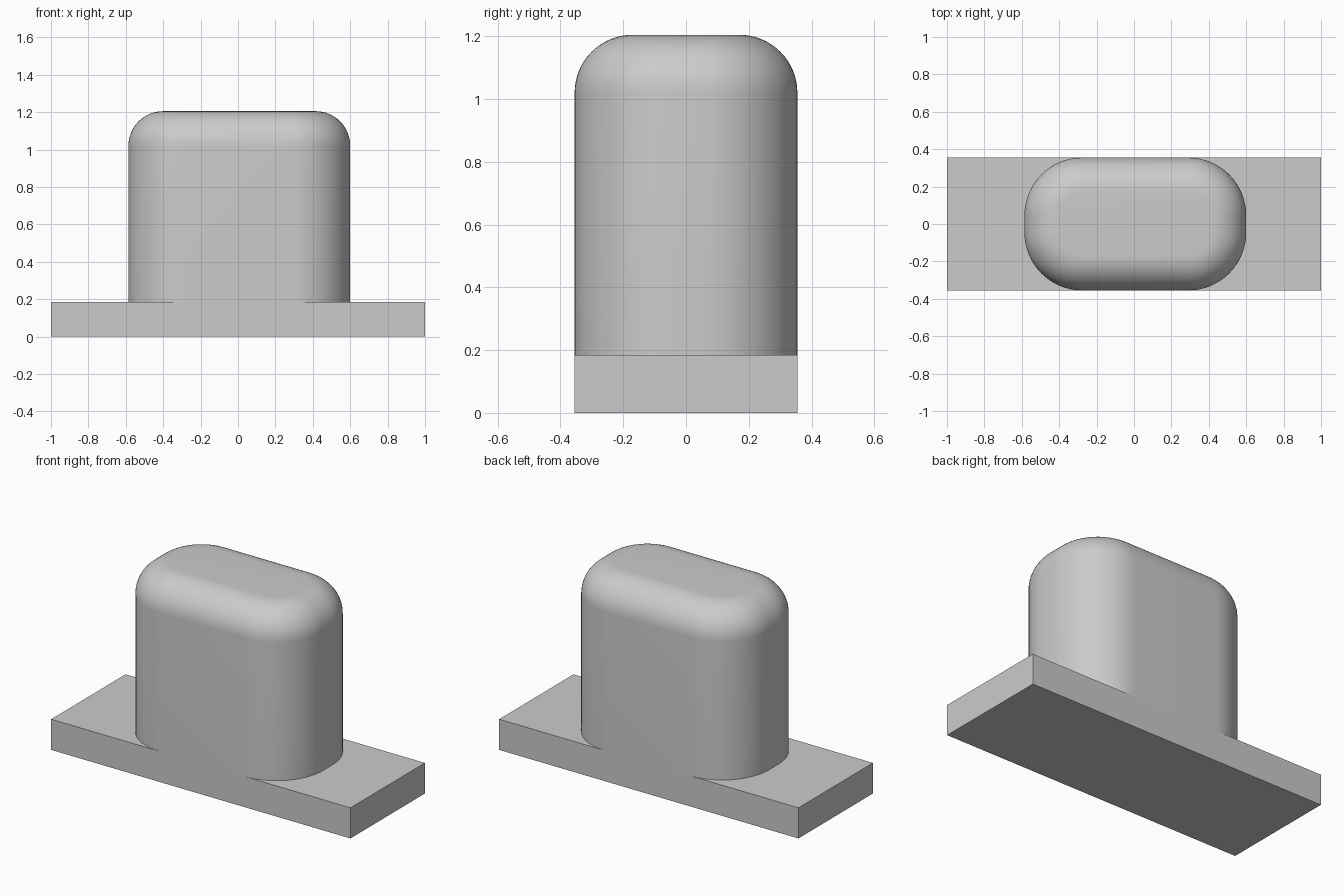
import bpy
import bmesh
from math import sin, cos, pi

if "Cube" in bpy.data.objects:
    bpy.data.objects.remove(bpy.data.objects["Cube"], do_unlink=True)

# Single plain grey finish
grey = bpy.data.materials.new("plain_grey")
grey.use_nodes = True
COLOUR = (0.6, 0.6, 0.6, 1)
grey.diffuse_color = COLOUR
grey.node_tree.nodes["Principled BSDF"].inputs["Base Color"].default_value = COLOUR

DEPTH = 0.355      # half depth shared by plate and block
PLATE_TOP = 0.185
BLOCK_TOP = 1.205
CORNER = 0.31      # upright corner radius
FILLET = 0.185     # top edge radius
STEPS = 16


def make_object(name, bm):
    bmesh.ops.recalc_face_normals(bm, faces=bm.faces)
    mesh = bpy.data.meshes.new(name)
    bm.to_mesh(mesh)
    bm.free()
    mesh.materials.append(grey)
    obj = bpy.data.objects.new(name, mesh)
    bpy.context.collection.objects.link(obj)
    return obj


def rounded_ring(bm, half_x, half_y, centre_x, inset, z):
    """Rounded rectangle of vertices, shrunk inwards by inset."""
    ring = []
    signs = ((1, 1), (-1, 1), (-1, -1), (1, -1))
    for quarter, (sx, sy) in enumerate(signs):
        for i in range(STEPS + 1):
            a = (quarter + i / STEPS) * pi / 2
            r = CORNER - inset
            ring.append(bm.verts.new((
                centre_x + sx * (half_x - CORNER) + r * cos(a),
                sy * (half_y - CORNER) + r * sin(a), z)))
    return ring


# Base plate
bm = bmesh.new()
bmesh.ops.create_cube(bm, size=1)
bmesh.ops.scale(bm, vec=(2, 2 * DEPTH, PLATE_TOP), verts=bm.verts)
bmesh.ops.translate(bm, vec=(0, 0, PLATE_TOP / 2), verts=bm.verts)
make_object("base_plate", bm)

# Upright block with rounded corners and a filleted top
bm = bmesh.new()
levels = [(0, PLATE_TOP)]
for i in range(STEPS + 1):
    a = i / STEPS * pi / 2
    levels.append((FILLET * (1 - cos(a)), BLOCK_TOP - FILLET * (1 - sin(a))))
rings = [rounded_ring(bm, 0.593, DEPTH, 0.007, inset, z) for inset, z in levels]
for low, high in zip(rings, rings[1:]):
    for i in range(len(low)):
        j = (i + 1) % len(low)
        bm.faces.new((low[i], low[j], high[j], high[i]))
bm.faces.new(rings[-1])
bm.faces.new(rings[0][::-1])
block = make_object("rounded_block", bm)

bpy.ops.object.select_all(action="DESELECT")
block.select_set(True)
bpy.context.view_layer.objects.active = block
bpy.ops.object.shade_smooth_by_angle()
